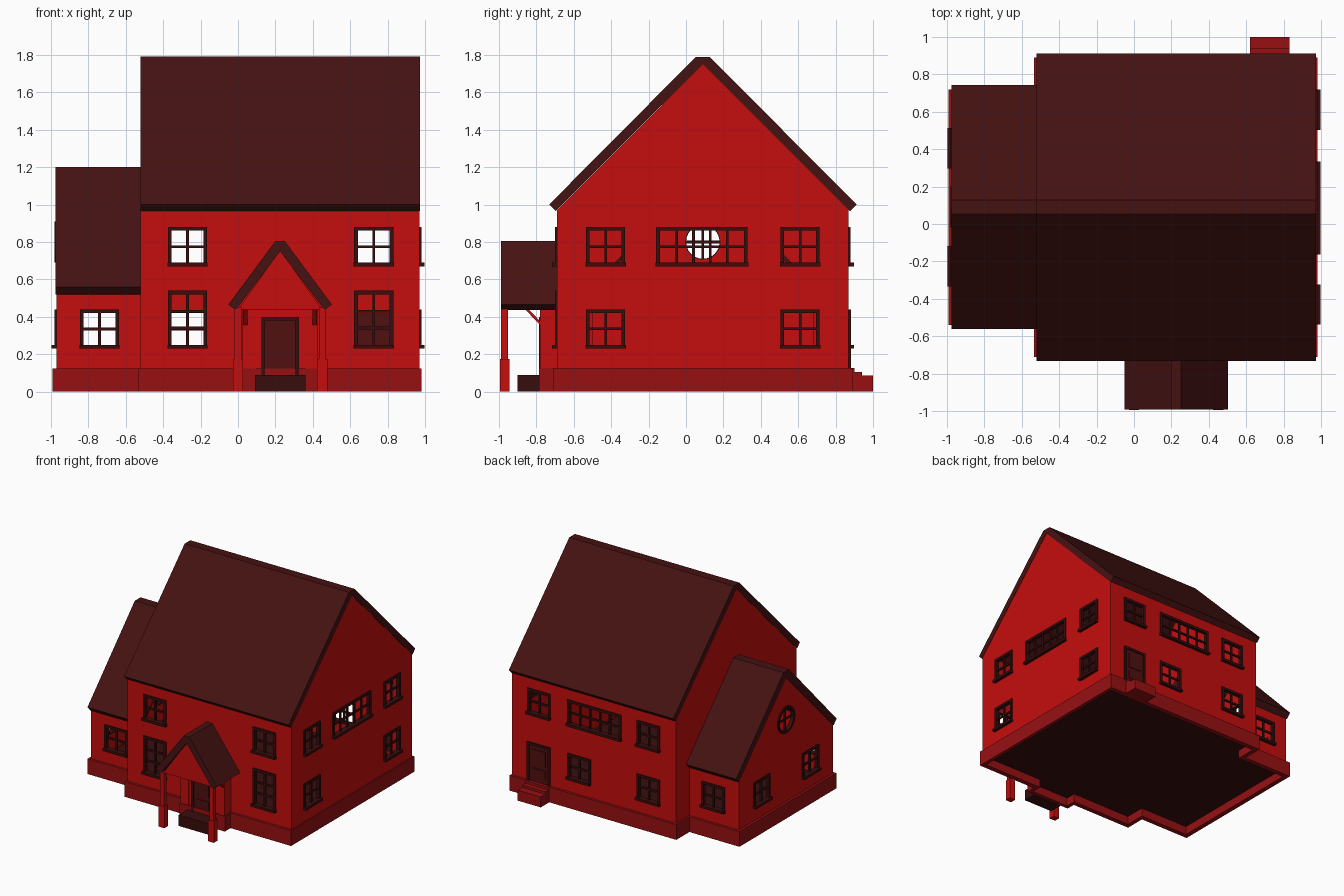
import bpy, bmesh, math
from mathutils import Vector

if "Cube" in bpy.data.objects:
    bpy.data.objects.remove(bpy.data.objects["Cube"])


def material(name, rgb):
    m = bpy.data.materials.new(name)
    m.diffuse_color = (*rgb, 1)
    m.use_nodes = True
    m.node_tree.nodes["Principled BSDF"].inputs["Base Color"].default_value = m.diffuse_color
    return m


WALL = material("wall_red", (0.56, 0.004, 0.004))
BASE = material("foundation_red", (0.31, 0.005, 0.006))
ROOF = material("roof_dark", (0.06, 0.006, 0.006))
TRIM = material("trim_dark", (0.04, 0.004, 0.004))
DOOR = material("door_dark", (0.08, 0.005, 0.005))


def finish(bm, name, mat):
    bmesh.ops.recalc_face_normals(bm, faces=bm.faces)
    me = bpy.data.meshes.new(name)
    bm.to_mesh(me)
    bm.free()
    ob = bpy.data.objects.new(name, me)
    bpy.context.collection.objects.link(ob)
    if mat:
        me.materials.append(mat)
    return ob


def boxes(name, items, mat=None):
    """One mesh from (x0, x1, y0, y1, z0, z1) boxes."""
    bm = bmesh.new()
    for x0, x1, y0, y1, z0, z1 in items:
        vs = bmesh.ops.create_cube(bm, size=1)["verts"]
        for v in vs:
            v.co = Vector(((x0 + x1) / 2 + v.co.x * (x1 - x0),
                           (y0 + y1) / 2 + v.co.y * (y1 - y0),
                           (z0 + z1) / 2 + v.co.z * (z1 - z0)))
    return finish(bm, name, mat)


def prism(name, profile, axis, a, b, mat=None):
    """Extrude a (p, z) profile along x or y from a to b."""
    bm = bmesh.new()
    at = (lambda p, z: (a, p, z)) if axis == "x" else (lambda p, z: (p, a, z))
    f = bm.faces.new([bm.verts.new(at(p, z)) for p, z in profile])
    r = bmesh.ops.extrude_face_region(bm, geom=[f])
    d = Vector((b - a, 0, 0)) if axis == "x" else Vector((0, b - a, 0))
    bmesh.ops.translate(bm, vec=d, verts=[g for g in r["geom"] if isinstance(g, bmesh.types.BMVert)])
    return finish(bm, name, mat)


def boolean(ob, other, op="DIFFERENCE"):
    """Apply a boolean and remove the helper."""
    m = ob.modifiers.new("cut", "BOOLEAN")
    m.operation, m.object, m.solver = op, other, "EXACT"
    me = bpy.data.meshes.new_from_object(ob.evaluated_get(bpy.context.evaluated_depsgraph_get()))
    ob.modifiers.clear()
    ob.data = me
    bpy.data.objects.remove(other)


def house(c, half, z0, eave, apex):
    return [(c - half, z0), (c + half, z0), (c + half, eave), (c, apex), (c - half, eave)]


def chevron(c, half, eave, flat, top, dx, dz, inner):
    right = [(c + flat, top), (c + half, eave), (c + half - dx, eave - dz)]
    left = [(2 * c - p, z) for p, z in reversed(right)]
    return left + right + [(c, inner)]


def circle(r, n=24):
    return [(0.09 + r * math.cos(2 * math.pi * i / n), 0.8 + r * math.sin(2 * math.pi * i / n)) for i in range(n)]


# Outside wall planes: u runs along the wall, d points outwards
PLANES = {"front": ("y", -0.69, -1), "back": ("y", 0.87, 1), "right": ("x", 0.97, 1),
          "wing_front": ("y", -0.52, -1), "wing_back": ("y", 0.70, 1), "wing_left": ("x", -0.97, -1)}


def on_wall(side, u0, u1, d0, d1, z0, z1):
    axis, p, s = PLANES[side]
    a, b = sorted((p + s * d0, p + s * d1))
    return (u0, u1, a, b, z0, z1) if axis == "y" else (a, b, u0, u1, z0, z1)


# (wall, centre, width, sill z, height, columns, rows)
W, LOW, HIGH = 0.21, 0.23, 0.67
windows = []
for u in (-0.27, 0.725):
    windows += [("front", u, W, HIGH, W, 2, 2), ("front", u, W, LOW, 0.31, 2, 3), ("back", u, W, HIGH, W, 2, 2)]
for u in (-0.43, 0.61):
    windows += [("right", u, W, z, W, 2, 2) for z in (LOW, HIGH)]
windows += [("wing_left", u, W, LOW, W, 2, 2) for u in (-0.225, 0.405)]
windows += [("back", -0.27, W, LOW, W, 2, 2), ("back", 0.36, W, LOW, W, 2, 2),
            ("back", 0.22, 0.49, HIGH, W, 5, 2), ("right", 0.085, 0.49, HIGH, W, 5, 2),
            ("wing_front", -0.74, W, LOW, W, 2, 2), ("wing_back", -0.74, W, LOW, W, 2, 2)]

# Hollow walls of main block and wing
walls = prism("walls", house(0.09, 0.78, 0.1, 0.97, 1.75), "x", -0.52, 0.97, WALL)
boolean(walls, prism("c", house(0.09, 0.61, 0.1, 0.535, 1.145), "x", -0.97, -0.51), "UNION")
boolean(walls, prism("c", house(0.09, 0.76, 0.05, 1.01, 1.77), "x", -0.50, 0.95))
boolean(walls, prism("c", house(0.09, 0.59, 0.04, 0.575, 1.165), "x", -0.95, -0.46))
boolean(walls, boxes("c", [on_wall(s, u - w / 2 + .01, u + w / 2 - .01, -.05, .05, z + .01, z + h - .01)
                           for s, u, w, z, h, _, _ in windows]))
boolean(walls, prism("c", circle(0.095), "x", -1.02, -0.92))

# Window frames, glazing bars and projecting sills
for i, (s, u, w, z, h, nc, nr) in enumerate(windows):
    a, b, t, f, m = u - w / 2, u + w / 2, z + h, 0.02, 0.007
    parts = [(a, a + f, -.02, .01, z, t), (b - f, b, -.02, .01, z, t),
             (a + f, b - f, -.02, .01, t - f, t), (a - .003, b + .003, -.02, .027, z, z + f)]
    for k in range(1, nc):
        c = a + f + (w - 2 * f) * k / nc
        parts.append((c - m, c + m, -.012, .002, z + f, t - f))
    for k in range(1, nr):
        c = z + f + (h - 2 * f) * k / nr
        parts.append((a + f, b - f, -.011, .003, c - m, c + m))
    boxes(f"window_{s}_{i}", [on_wall(s, *p) for p in parts], TRIM)

# Round gable window
ring = prism("round_window_frame", circle(0.11), "x", -0.98, -0.95, TRIM)
boolean(ring, prism("c", circle(0.09), "x", -1.0, -0.9))
boxes("round_window_bars", [(-.968, -.956, .083, .097, .71, .89), (-.967, -.957, 0, .18, .793, .807)], TRIM)

# Roofs
prism("main_roof", chevron(0.09, 0.822, 1.0, 0.037, 1.79, 0.035, 0.035, 1.75), "x", -0.522, 0.972, ROOF)
prism("wing_roof", chevron(0.09, 0.652, 0.56, 0.037, 1.2, 0.038, 0.04, 1.145), "x", -0.975, -0.5, ROOF)

# Foundation ring and floor
base = boxes("foundation", [(-0.535, 0.98, -0.71, 0.89, 0, 0.125)], BASE)
boolean(base, boxes("c", [(-0.99, -0.4, -0.54, 0.72, 0, 0.125)]), "UNION")
boolean(base, boxes("c", [(0.02, 0.43, -0.785, -0.6, 0, 0.125)]), "UNION")
for cut in ((-0.5, 0.95, -0.67, 0.85), (-0.95, -0.45, -0.5, 0.68), (0.05, 0.4, -0.755, -0.6)):
    boolean(base, boxes("c", [(*cut, -0.1, 0.2)]))
boxes("floor", [(-0.51, 0.96, -0.68, 0.86, 0.07, 0.1), (-0.96, -0.51, -0.51, 0.69, 0.07, 0.1),
                (0.04, 0.41, -0.765, -0.68, 0.07, 0.1)], TRIM)

# Entrance bay with corner pilasters
boxes("entrance_bay", [(0.03, 0.42, -0.772, -0.68, 0.12, 0.45), (0.025, 0.095, -0.78, -0.7, 0.12, 0.45),
                       (0.36, 0.425, -0.78, -0.7, 0.12, 0.45)], WALL)


def door(name, c, hw, z0, z1, y, s):
    """Panelled door with frame; s is the outward y direction."""
    def yy(d0, d1):
        return sorted((y + s * d0, y + s * d1))
    f, mid = 0.02, z0 + (z1 - z0) * 0.4
    boxes(name + "_frame", [(c - hw, c - hw + f, *yy(-.01, .012), z0, z1), (c + hw - f, c + hw, *yy(-.01, .012), z0, z1),
                            (c - hw + f, c + hw - f, *yy(-.01, .012), z1 - f, z1)], TRIM)
    boxes(name + "_leaf", [(c - hw + f, c + hw - f, *yy(-.025, .003), z0, z1 - f),
                           (c - hw + .045, c + hw - .045, *yy(0, .008), z0 + .04, mid - .015),
                           (c - hw + .045, c + hw - .045, *yy(0, .008), mid + .015, z1 - .05)], DOOR)


door("front_door", 0.225, 0.1, 0.09, 0.4, -0.775, -1)
door("back_door", 0.725, 0.105, 0.125, 0.44, 0.87, 1)
boxes("front_step", [(0.09, 0.36, -0.9, -0.78, 0, 0.09)], TRIM)
boxes("back_steps", [(0.62, 0.83, 0.88, y, 0, z) for y, z in ((0.90, 0.125), (0.94, 0.105), (1.0, 0.085))], BASE)

# Porch roof, gable, posts and braces
prism("porch_roof", chevron(0.225, 0.277, 0.465, 0.025, 0.805, 0.04, 0.028, 0.75), "y", -0.99, -0.68, ROOF)
prism("porch_gable", [(0.0, 0.44), (0.45, 0.44), (0.225, 0.755)], "y", -0.97, -0.68, WALL)
for side, x in (("left", 0.0), ("right", 0.45)):
    boxes(f"porch_post_{side}", [(x - .018, x + .018, -0.988, -0.952, 0.17, 0.45),
                                 (x - .027, x + .027, -0.995, -0.945, 0, 0.175)], WALL)
    bx = 0.04 if x == 0 else 0.41
    prism(f"porch_brace_{side}", [(-0.865, 0.445), (-0.845, 0.445), (-0.775, 0.37), (-0.775, 0.35)],
          "x", bx - .012, bx + .012, WALL)
